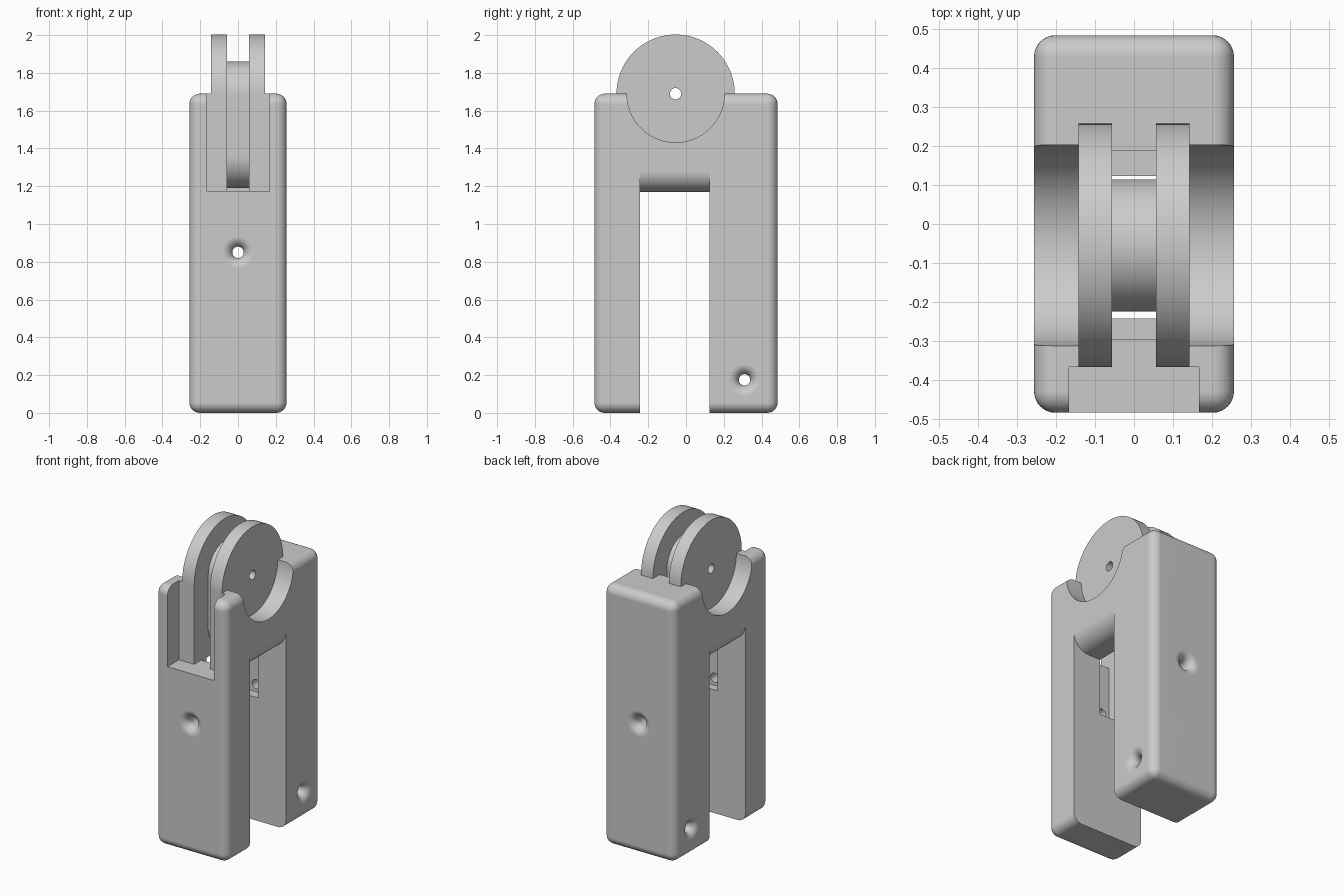
import bpy, bmesh, math

if "Cube" in bpy.data.objects:
    bpy.data.objects.remove(bpy.data.objects["Cube"], do_unlink=True)

grey = bpy.data.materials.new("plain_grey")
grey.use_nodes = True
colour = (0.6, 0.6, 0.6, 1)
grey.diffuse_color = colour
grey.node_tree.nodes["Principled BSDF"].inputs["Base Color"].default_value = colour

WIDE, DEEP, TALL = 0.257, 0.485, 1.69    # half width, half depth, block height
FILLET, BORE = 0.055, 0.03
AXLE_Y, WHEEL_R, DRUM_R = -0.055, 0.313, 0.17
CHANNEL, CHEEK = 0.057, 0.143            # half widths of rope channel and wheel


def loft(name, rings, axis):
    """Closed solid through (position, outline) rings along an axis."""
    bm = bmesh.new()
    loops = []
    for t, outline in rings:
        loops.append([bm.verts.new((t, u, v) if axis == "X" else (u, t, v))
                      for u, v in outline])
    n = len(loops[0])
    for a, b in zip(loops, loops[1:]):
        for i in range(n):
            j = (i + 1) % n
            bm.faces.new((a[i], a[j], b[j], b[i]))
    bm.faces.new(loops[0])
    bm.faces.new(loops[-1])
    bmesh.ops.recalc_face_normals(bm, faces=bm.faces)
    mesh = bpy.data.meshes.new(name)
    bm.to_mesh(mesh)
    bm.free()
    mesh.materials.append(grey)
    ob = bpy.data.objects.new(name, mesh)
    bpy.context.collection.objects.link(ob)
    return ob


def arc(u, v, r, start, end, n):
    """Points on an arc, angles in degrees, both ends included."""
    angles = [math.radians(start + (end - start) * i / n) for i in range(n + 1)]
    return [(u + r * math.cos(a), v + r * math.sin(a)) for a in angles]


def circle(u, v, r, n=96):
    return arc(u, v, r, 0, 360, n)[:-1]


def prism(name, outline, axis, a, b):
    return loft(name, [(a, outline), (b, outline)], axis)


def box(name, x, y, z):
    return prism(name, [(y[0], z[0]), (y[1], z[0]), (y[1], z[1]), (y[0], z[1])], "X", *x)


def apply(ob, kind, **settings):
    bpy.context.view_layer.objects.active = ob
    mod = ob.modifiers.new(kind, kind)
    for key, value in settings.items():
        setattr(mod, key, value)
    bpy.ops.object.modifier_apply(modifier=mod.name)


def combine(other, operation):
    apply(body, "BOOLEAN", object=other, operation=operation, solver="EXACT")
    bpy.data.objects.remove(other, do_unlink=True)


def flared_hole(name, axis, u, v, half):
    """Bore cutter that opens out in a rounded trumpet at both ends."""
    side = [(half + 0.05, BORE + FILLET)]
    for r, t in arc(BORE + FILLET, half - FILLET, FILLET, 90, 180, 8):
        side.append((t, r))
    profile = side + [(-t, r) for t, r in reversed(side)]
    return loft(name, [(t, circle(u, v, r, 40)) for t, r in profile], axis)


# Rounded block
body = box("pulley_block", (-WIDE, WIDE), (-DEEP, DEEP), (0, TALL))
apply(body, "BEVEL", width=FILLET, segments=8, limit_method="NONE")

# Gap between the legs, with the bridge underside rounded
r = 0.11
right = arc(WIDE - r, 1.17 + r, r, 0, -90, 10)
left = [(-x, z) for x, z in reversed(right)]
outline = [(-0.3, -0.1), (0.3, -0.1), (0.3, 1.17 + r)] + right + left + [(-0.3, 1.17 + r)]
combine(prism("leg_gap", outline, "Y", -0.243, 0.124), "DIFFERENCE")

# Round hollows beside the wheel
for s in (-1, 1):
    combine(prism("side_hollow", circle(AXLE_Y, TALL, 0.258), "X",
                  s * CHEEK, s * 0.4), "DIFFERENCE")

# Front pocket and rope channel
combine(box("front_pocket", (-0.167, 0.167), (-0.6, AXLE_Y - WHEEL_R), (1.175, 2)), "DIFFERENCE")
combine(box("rope_channel", (-CHANNEL, CHANNEL), (-0.295, 0.187), (0.8, 2.1)), "DIFFERENCE")
combine(box("channel_mouth", (-CHANNEL, CHANNEL), (-0.5, -0.2), (1.175, 2.1)), "DIFFERENCE")

# Two wheel cheeks and the long rounded drum between them
for s in (-1, 1):
    combine(prism("wheel_cheek", circle(AXLE_Y, TALL, WHEEL_R), "X",
                  s * CHANNEL, s * CHEEK), "UNION")
drum = arc(AXLE_Y, TALL, DRUM_R, 0, 180, 32) + arc(AXLE_Y, 1.36, DRUM_R, 180, 360, 32)
combine(prism("rope_drum", drum, "X", -0.08, 0.08), "UNION")

# Axle bore and flared rope holes
combine(prism("axle_bore", circle(AXLE_Y, TALL, BORE, 40), "X", -0.4, 0.4), "DIFFERENCE")
combine(flared_hole("leg_hole", "Y", 0, 0.85, DEEP), "DIFFERENCE")
combine(flared_hole("foot_hole", "X", 0.31, 0.175, WIDE), "DIFFERENCE")

# Smooth shading with crisp edges
bpy.ops.object.select_all(action="DESELECT")
body.select_set(True)
bpy.context.view_layer.objects.active = body
bpy.ops.object.shade_smooth_by_angle(angle=math.radians(30))
apply(body, "WEIGHTED_NORMAL", keep_sharp=True)
